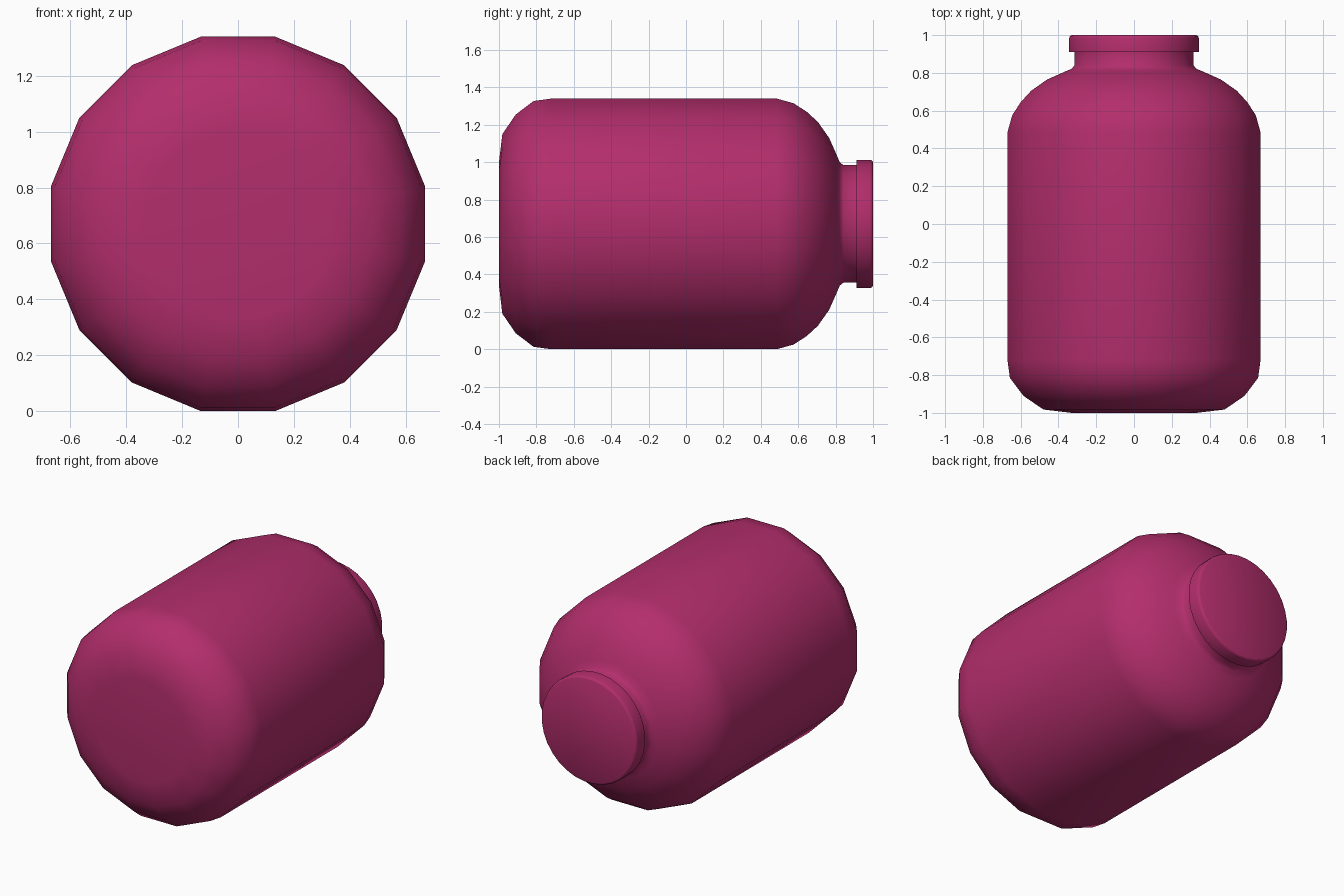
import bpy, bmesh, math

if "Cube" in bpy.data.objects:
    bpy.data.objects.remove(bpy.data.objects["Cube"])

CENTRE_Z = 0.67

mat = bpy.data.materials.new("magenta_plastic")
mat.diffuse_color = (0.45, 0.027, 0.15, 1)
mat.use_nodes = True
mat.node_tree.nodes["Principled BSDF"].inputs["Base Color"].default_value = mat.diffuse_color


def lathe(name, profile, sides, angle):
    """Revolve (y, flat-to-centre radius) points around the lying y axis, capping both ends."""
    bm = bmesh.new()
    half = math.pi / sides
    rings = []
    for y, r in profile:
        r /= math.cos(half)
        rings.append([bm.verts.new((r * math.sin(2 * half * i + half), y,
                                    CENTRE_Z + r * math.cos(2 * half * i + half)))
                      for i in range(sides)])
    for a, b in zip(rings, rings[1:]):
        for i in range(sides):
            j = (i + 1) % sides
            bm.faces.new((a[i], a[j], b[j], b[i]))
    bm.faces.new(rings[0])
    bm.faces.new(rings[-1])
    bmesh.ops.recalc_face_normals(bm, faces=bm.faces)
    mesh = bpy.data.meshes.new(name)
    bm.to_mesh(mesh)
    bm.free()
    mesh.materials.append(mat)
    obj = bpy.data.objects.new(name, mesh)
    bpy.context.collection.objects.link(obj)
    bpy.ops.object.select_all(action='DESELECT')
    obj.select_set(True)
    bpy.context.view_layer.objects.active = obj
    bpy.ops.object.shade_smooth_by_angle(angle=math.radians(angle))
    return obj


# Jar: rounded base, straight wall, domed shoulder, neck
lathe("jar_body", [
    (-1.0, 0.33), (-0.982, 0.48), (-0.91, 0.585), (-0.815, 0.657), (-0.72, 0.67),
    (0.485, 0.67), (0.575, 0.645), (0.645, 0.6), (0.705, 0.545), (0.765, 0.46),
    (0.805, 0.37), (0.822, 0.33), (0.842, 0.314), (0.912, 0.314)], 16, 50)

# Lid with a softened outer rim
lathe("lid", [
    (0.911, 0.343), (0.985, 0.343), (0.995, 0.339), (1.0, 0.33)], 32, 50)
